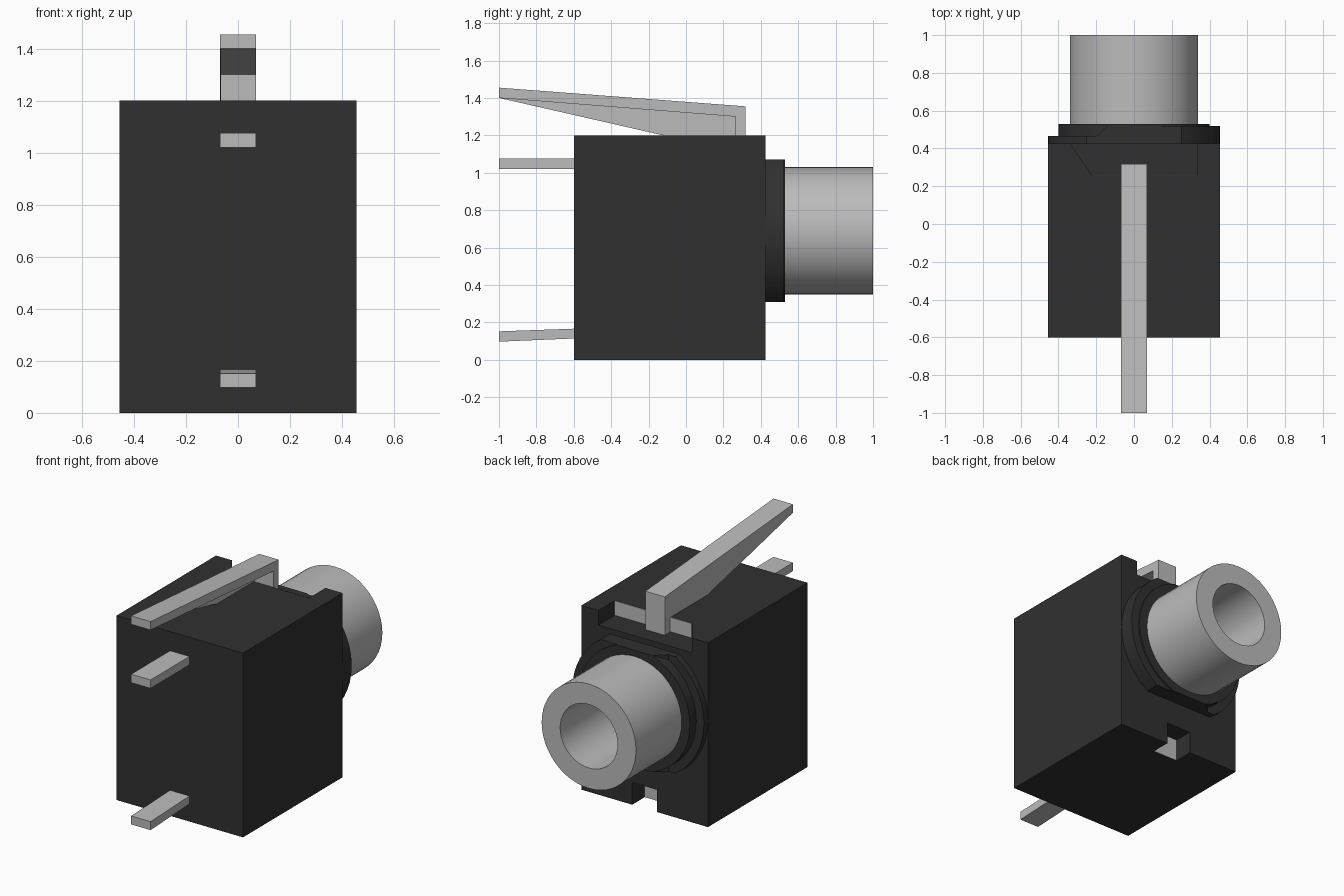
import bpy, bmesh, math

cube = bpy.data.objects.get("Cube")
if cube:
    bpy.data.objects.remove(cube, do_unlink=True)


def material(name, value):
    m = bpy.data.materials.new(name)
    m.use_nodes = True
    col = (value, value, value, 1)
    m.diffuse_color = col
    m.node_tree.nodes["Principled BSDF"].inputs["Base Color"].default_value = col
    return m


BLACK = material("black plastic", 0.03)
GREY = material("grey metal", 0.5)
AXIS_Z = 0.69  # height of the socket axis


def finish(name, bm, mat):
    bmesh.ops.recalc_face_normals(bm, faces=bm.faces)
    me = bpy.data.meshes.new(name)
    bm.to_mesh(me)
    bm.free()
    me.materials.append(mat)
    ob = bpy.data.objects.new(name, me)
    bpy.context.collection.objects.link(ob)
    return ob


def prism(name, pts, axis, lo, hi, mat, tweak=None):
    """Extrude a 2D outline: x -> (y, z), y -> (x, z), z -> (x, y)."""
    place = {"x": lambda a, b, d: (d, a, b),
             "y": lambda a, b, d: (a, d, b),
             "z": lambda a, b, d: (a, b, d)}[axis]
    bm = bmesh.new()
    ends = []
    for d in (lo, hi):
        ends.append([bm.verts.new(place(a, b, d)) for a, b in pts])
    bm.faces.new(ends[0])
    bm.faces.new(ends[1])
    n = len(pts)
    for i in range(n):
        j = (i + 1) % n
        bm.faces.new((ends[0][i], ends[0][j], ends[1][j], ends[1][i]))
    if tweak:
        for v in ends[1]:
            tweak(v)
    return finish(name, bm, mat)


def box(name, x, y, z, mat):
    return prism(name, [(x[0], y[0]), (x[1], y[0]), (x[1], y[1]), (x[0], y[1])],
                 "z", z[0], z[1], mat)


def circle(r, n=48):
    return [(r * math.cos(2 * math.pi * i / n), AXIS_Z + r * math.sin(2 * math.pi * i / n))
            for i in range(n)]


def flat_disc(r, flat=0.38, cut_x=None, n=16):
    """Round outline with flat top and bottom, optionally cut off at cut_x."""
    a = math.asin(flat / r)
    arc = [(r * math.cos(t), r * math.sin(t)) for t in
           [-a + 2 * a * i / n for i in range(n + 1)]]
    if cut_x is None:
        left = [(-x, -z) for x, z in arc]
    else:
        left = [(cut_x, flat), (cut_x, -flat)]
    return [(x, AXIS_Z + z) for x, z in arc + left]


def select_only(ob):
    bpy.ops.object.select_all(action='DESELECT')
    ob.select_set(True)
    bpy.context.view_layer.objects.active = ob


def cut(ob, cutter):
    mod = ob.modifiers.new("cut", 'BOOLEAN')
    mod.operation = 'DIFFERENCE'
    mod.solver = 'EXACT'
    mod.object = cutter
    select_only(ob)
    bpy.ops.object.modifier_apply(modifier=mod.name)


# Housing block and the stepped flange around the socket
housing = box("housing", (-0.456, 0.456), (-0.6, 0.425), (0, 1.2), BLACK)
washer = prism("flange_base", flat_disc(0.455), "y", 0.425, 0.465, BLACK)


def ramp(v):
    if abs(v.co.x + 0.2) < 1e-4:
        v.co.x = -0.14


step = prism("flange_step", flat_disc(0.455, cut_x=-0.2), "y", 0.465, 0.52, BLACK, ramp)
collar = prism("flange_collar", flat_disc(0.40), "y", 0.465, 0.53, BLACK)

# Cutters: top recess, bottom notch, socket bore
recess = prism("recess_cutter", [(-0.22, 0.255), (0.333, 0.255), (0.333, 0.6),
                                 (-0.464, 0.6), (-0.34, 0.425)], "z", 1.105, 1.4, BLACK)
notch = box("notch_cutter", (-0.09, 0.09), (0.295, 0.6), (-0.2, 0.145), BLACK)
bore = prism("bore_cutter", circle(0.27), "y", 0.02, 0.8, BLACK)
for c in (recess, notch, bore):
    c.hide_render = True
    cut(housing, c)
for ob in (washer, step, collar):
    cut(ob, bore)
for c in (recess, notch, bore):
    bpy.data.objects.remove(c, do_unlink=True)

# Metal contact plates on the back walls of the recess and notch
box("recess_contact", (-0.22, 0.333), (0.25, 0.258), (1.105, 1.199), GREY)
box("notch_contact", (-0.09, 0.09), (0.29, 0.298), (0.001, 0.145), GREY)

# Socket sleeve, turned around the y axis
bm = bmesh.new()
profile = [(0, 0.0), (0.207, 0.0), (0.207, 1.0), (0.34, 1.0), (0.34, 0.0)]
vs = [bm.verts.new((r, y, AXIS_Z)) for r, y in profile]
edges = [bm.edges.new((vs[i], vs[i + 1])) for i in range(len(vs) - 1)]
bmesh.ops.spin(bm, geom=vs + edges, cent=(0, 0, AXIS_Z), axis=(0, 1, 0),
               angle=2 * math.pi, steps=48)
bmesh.ops.remove_doubles(bm, verts=bm.verts, dist=1e-4)
sleeve = finish("socket_sleeve", bm, GREY)

# Contact lever: bent strip with a thin web along its right side
prism("lever_strip", [(-1, 1.4), (-1, 1.455), (0.318, 1.355), (0.318, 1.1),
                      (0.265, 1.1), (0.265, 1.3)], "x", -0.07, 0.07, GREY)
prism("lever_web", [(-1, 1.4), (0.266, 1.301), (0.266, 1.195), (-0.1, 1.195)],
      "x", -0.07, -0.065, GREY)

# Terminal pins
box("upper_pin", (-0.07, 0.07), (-1, -0.55), (1.02, 1.075), GREY)
prism("lower_pin", [(-1, 0.097), (-0.55, 0.116), (-0.55, 0.168), (-1, 0.152)],
      "x", -0.07, 0.07, GREY)

# Smooth the round parts, keeping their edges sharp
for ob in (sleeve, washer, step, collar):
    select_only(ob)
    bpy.ops.object.shade_smooth_by_angle(angle=math.radians(30))
